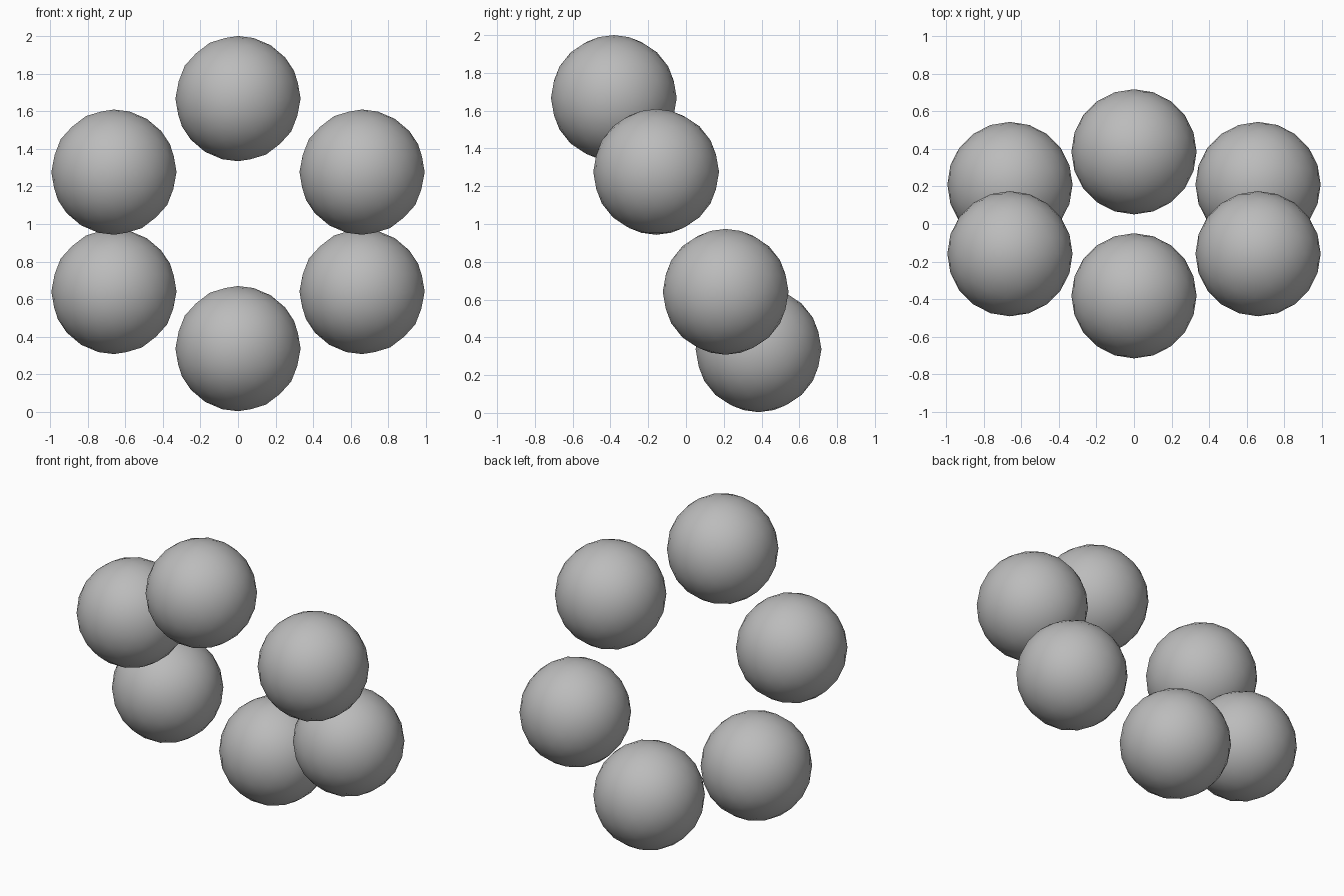
import bpy

if "Cube" in bpy.data.objects:
    bpy.data.objects.remove(bpy.data.objects["Cube"])

R = 0.333  # sphere radius

grey = bpy.data.materials.new("grey")
grey.diffuse_color = (0.5, 0.5, 0.5, 1)
grey.use_nodes = True
grey.node_tree.nodes["Principled BSDF"].inputs["Base Color"].default_value = grey.diffuse_color


def ball(name, x, y, z):
    bpy.ops.mesh.primitive_ico_sphere_add(subdivisions=3, radius=R, location=(x, y, z))
    ob = bpy.context.object
    ob.name = name
    ob.data.materials.append(grey)
    bpy.ops.object.shade_smooth()


# Puckered, tilted ring of six balls
ball("top_ball", 0, -0.382, 1.667)
ball("bottom_ball", 0, 0.384, 0.337)
for side, s in (("left", -1), ("right", 1)):
    ball(side + "_upper_ball", s * 0.66, -0.158, 1.276)
    ball(side + "_lower_ball", s * 0.66, 0.21, 0.641)
